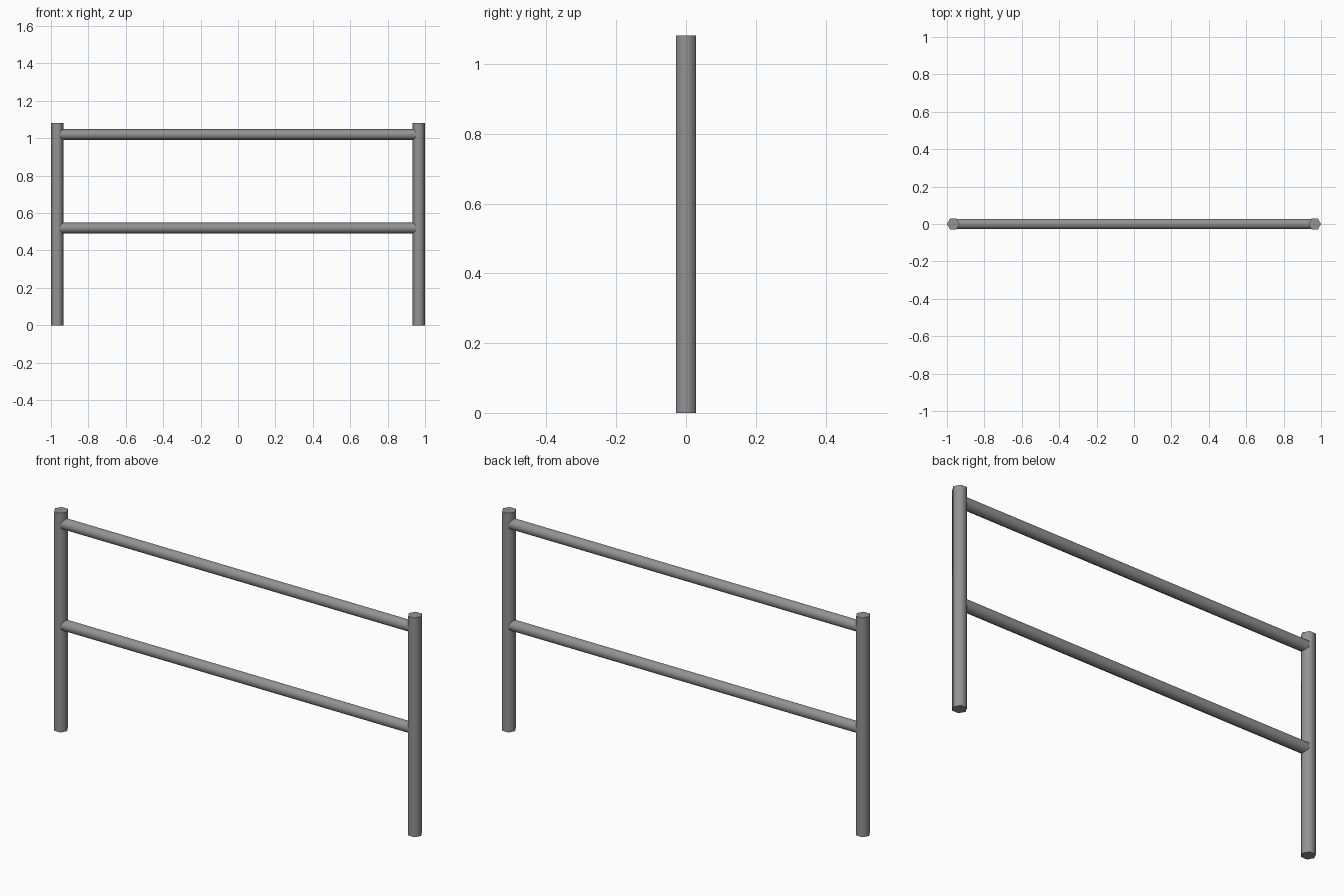
import bpy, math

if "Cube" in bpy.data.objects:
    bpy.data.objects.remove(bpy.data.objects["Cube"])

SIDES = 6

grey = bpy.data.materials.new("dark_grey")
grey.diffuse_color = (0.29, 0.29, 0.29, 1)
grey.use_nodes = True
grey.node_tree.nodes["Principled BSDF"].inputs["Base Color"].default_value = grey.diffuse_color


def tube(name, radius, length, location, rotation):
    bpy.ops.mesh.primitive_cylinder_add(vertices=SIDES, radius=radius, depth=length,
                                        location=location, rotation=rotation)
    obj = bpy.context.object
    obj.name = name
    obj.data.materials.append(grey)
    bpy.ops.object.shade_smooth_by_angle(angle=math.radians(65))
    return obj


# Upright posts, corners pointing along x
for side, x in (("left", -0.9665), ("right", 0.9665)):
    tube(f"{side}_post", 0.0335, 1.082, (x, 0, 0.541), (0, 0, math.pi / 2))

# Horizontal rails, corners pointing up and down, ends set into the posts
for part, z in (("top_rail", 1.02), ("middle_rail", 0.52)):
    tube(part, 0.03, 1.9, (0, 0, z), (math.pi / 2, 0, math.pi / 2))
